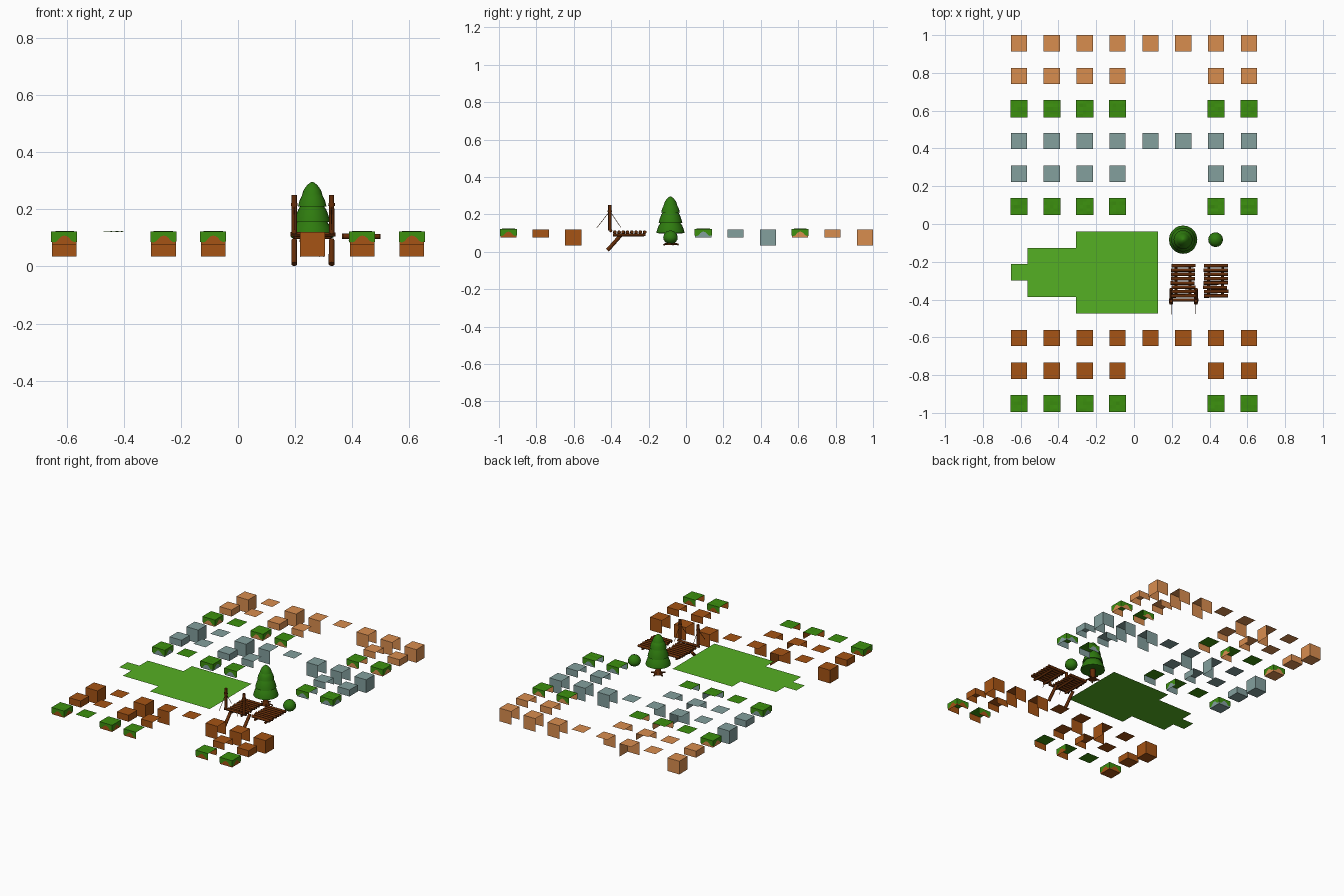
import bpy, bmesh, math, random
from mathutils import Vector

if "Cube" in bpy.data.objects:
    bpy.data.objects.remove(bpy.data.objects["Cube"])
random.seed(4)

def material(name, r, g, b):
    m = bpy.data.materials.new(name)
    m.diffuse_color = [(c / 255) ** 2.2 for c in (r, g, b)] + [1]
    m.use_nodes = True
    m.node_tree.nodes["Principled BSDF"].inputs["Base Color"].default_value = m.diffuse_color
    return m

DIRT = material("dirt", 164, 84, 27)
STONE = material("stone", 130, 158, 156)
SAND = material("sand", 216, 140, 80)
GRASS = material("grass", 62, 142, 22)
LAWN = material("lawn", 86, 174, 40)
LEAF = material("leaf", 50, 122, 22)
WOOD = material("wood", 100, 48, 16)

def finish(name, bm, mats, smooth=False):
    me = bpy.data.meshes.new(name)
    bm.to_mesh(me)
    bm.free()
    ob = bpy.data.objects.new(name, me)
    bpy.context.collection.objects.link(ob)
    for m in mats:
        me.materials.append(m)
    if smooth:
        bpy.context.view_layer.objects.active = ob
        ob.select_set(True)
        bpy.ops.object.shade_smooth_by_angle(angle=math.radians(45))
        ob.select_set(False)
    return ob

# ---- terrain tiles: a top plus the chosen outer walls ----
UNIT, TOP = 0.086, 0.12
H = UNIT / 2
DIRS = {"S": (0, -1), "E": (1, 0), "N": (0, 1), "W": (-1, 0)}
HEM = [(0, .086), (.12, .084), (.22, .088), (.31, .098), (.4, .105), (.5, .108),
       (.6, .106), (.69, .1), (.78, .09), (.88, .085), (1, .088)]

def face(bm, pts, mat=0):
    bm.faces.new([bm.verts.new(p) for p in pts]).material_index = mat

def wall_point(cx, cy, d, t, z, out=0):
    """Point on a wall facing d; t runs 0..1 along the wall."""
    dx, dy = d
    r, s = H + out, (2 * t - 1) * (H + out)
    return (cx + dx * r - dy * s, cy + dy * r + dx * s, z)

def tile(name, cx, cy, walls, height, mat, grass, closed):
    bm = bmesh.new()
    low = TOP - height
    square = [(cx - H, cy - H), (cx + H, cy - H), (cx + H, cy + H), (cx - H, cy + H)]
    if not grass:
        face(bm, [(x, y, TOP) for x, y in square])
    if closed:
        face(bm, [(x, y, low) for x, y in reversed(square)])
    for w in walls:
        d = DIRS[w]
        face(bm, [wall_point(cx, cy, d, t, z) for t, z in ((0, low), (1, low), (1, TOP), (0, TOP))])
        if grass:  # wavy turf skirt hanging over the wall
            for (t0, z0), (t1, z1) in zip(HEM, HEM[1:]):
                face(bm, [wall_point(cx, cy, d, t, z, .0025) for t, z in
                          ((t0, z0), (t1, z1), (t1, TOP + .002), (t0, TOP + .002))], 1)
    if grass:  # slightly uneven turf top
        n, r = 5, H + .0025
        g = [[bm.verts.new((cx - r + 2 * r * i / n, cy - r + 2 * r * j / n,
              TOP + .002 + (random.uniform(-.001, .002) if 0 < i < n and 0 < j < n else 0)))
              for j in range(n + 1)] for i in range(n + 1)]
        for i in range(n):
            for j in range(n):
                bm.faces.new((g[i][j], g[i+1][j], g[i+1][j+1], g[i][j+1])).material_index = 1
    finish(name, bm, [mat, GRASS])

KINDS = [("single", "NESW"), ("center", ""), ("corner", "SE"), ("edge", "S"),
         ("inner_center", ""), ("inner_edge", "NS"), ("strip", "NS"), ("end", "NSE")]
for label, mat, y0 in (("dirt", DIRT, -.603), ("stone", STONE, .439), ("sand", SAND, .957)):
    for row, (size, height) in enumerate((("full", UNIT), ("half", UNIT / 2), ("grass", UNIT / 2))):
        for i, (kind, walls) in enumerate(KINDS):
            if row and i in (4, 5):
                continue
            tile(f"{label}_{size}_{kind}", -.6087 + i * .1739, y0 - row * .1734,
                 walls, height, mat, row == 2, i == 0)

# ---- flat lawns in three sizes ----
for name, x0, n in (("lawn_small", -.651, 1), ("lawn_medium", -.565, 3), ("lawn_large", -.307, 5)):
    bm = bmesh.new()
    w, h = n * .0866, n * .0866 / 2
    face(bm, [(x0, -.256 - h, TOP), (x0 + w, -.256 - h, TOP), (x0 + w, -.256 + h, TOP), (x0, -.256 + h, TOP)])
    finish(name, bm, [LAWN])

# ---- tree and bush ----
def lathe(name, profile, x, y, mat, n=20):
    bm = bmesh.new()
    rings = [[bm.verts.new((x + r * math.cos(2 * math.pi * k / n),
                            y + r * math.sin(2 * math.pi * k / n), z)) for k in range(n)]
             for r, z in profile]
    for a, b in zip(rings, rings[1:]):
        for k in range(n):
            bm.faces.new((a[k], a[(k+1) % n], b[(k+1) % n], b[k]))
    bm.faces.new(list(reversed(rings[0])))
    bm.faces.new(rings[-1])
    return finish(name, bm, [mat], True)

TX, TY = .26, -.083
lathe("tree_foliage", [(.018, .105), (.06, .098), (.075, .101), (.073, .113), (.064, .138), (.05, .16),
                       (.063, .155), (.059, .172), (.05, .197), (.039, .215), (.05, .21), (.045, .23),
                       (.034, .253), (.026, .258), (.036, .251), (.03, .268), (.017, .286),
                       (.003, .296)], TX, TY, LEAF)
lathe("tree_trunk", [(.028, .036), (.02, .048), (.016, .065), (.016, .11)], TX, TY, WOOD, 10)
lathe("bush", [(.01, .043), (.026, .05), (.037, .064), (.039, .076), (.035, .092),
               (.023, .107), (.004, .114)], .432, -.083, LEAF, 16)

# ---- logs, ropes and bridges ----
def rod(name, a, b, r, n=8, mat=WOOD):
    a, b = Vector(a), Vector(b)
    bm = bmesh.new()
    bmesh.ops.create_cone(bm, cap_ends=True, segments=n, radius1=r, radius2=r * .93, depth=(b - a).length)
    q = (b - a).to_track_quat('Z', 'Y')
    for v in bm.verts:
        v.co = q @ v.co + (a + b) / 2
    return finish(name, bm, [mat], True)

for k in range(5):
    t = 2 * math.pi * k / 5 + .3
    rod("tree_root", (TX, TY, .05), (TX + .044 * math.cos(t), TY + .044 * math.sin(t), .038), .005, 6)

def deck(name, cx):
    for i in range(8):
        y, j = -.381 + i * .0228, random.uniform(-.004, .004)
        rod(name + "_plank", (cx - .064 + j, y, .105), (cx + .064 + j, y + j / 2, .105), .0098)
    for s in (-1, 1):
        rod(name + "_beam", (cx + s * .037, -.389, .09), (cx + s * .037, -.217, .09), .0075)

deck("bridge_end", .259)
deck("bridge_middle", .432)
for x in (.197, .328):
    rod("bridge_post", (x, -.407, .115), (x, -.407, .25), .0095)
    rod("bridge_strut", (x, -.42, .008), (x, -.345, .092), .0105)
    rod("post_binding", (x, -.407, .212), (x, -.407, .222), .012)
    for y in (-.477, -.347):
        rod("bridge_rope", (x, -.407, .217), (x, y, .128), .0016, 5)
rod("bridge_crossbar", (.184, -.402, .112), (.341, -.402, .112), .008)
